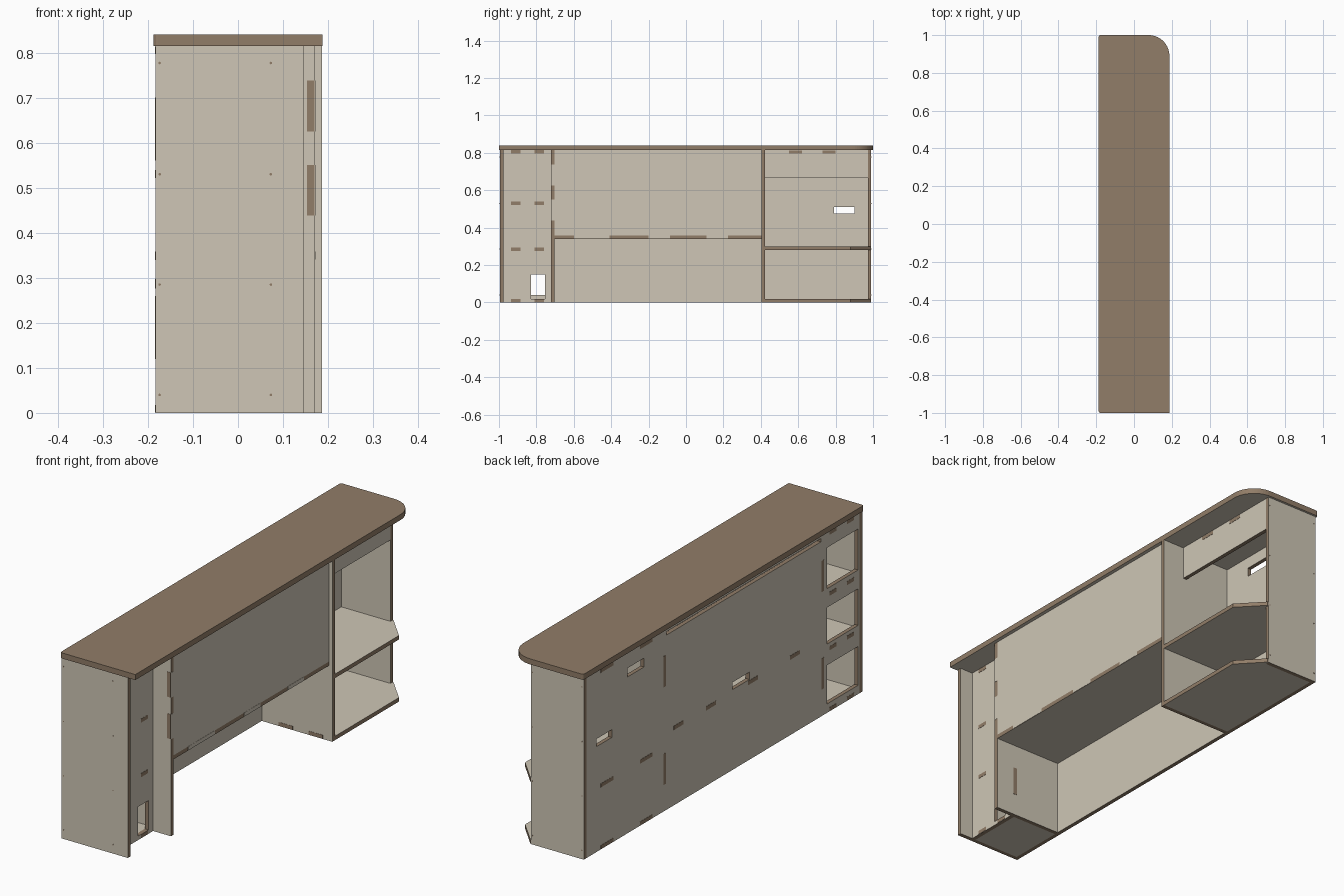
import bpy, bmesh, math
from mathutils import Vector

if "Cube" in bpy.data.objects:
    bpy.data.objects.remove(bpy.data.objects["Cube"])


def material(name, rgb):
    m = bpy.data.materials.new(name)
    m.diffuse_color = (*rgb, 1)
    m.use_nodes = True
    m.node_tree.nodes["Principled BSDF"].inputs["Base Color"].default_value = m.diffuse_color
    return m


CREAM = material("cream_panel", (0.62, 0.565, 0.465))
BROWN = material("brown_edge", (0.285, 0.205, 0.138))
T = 0.018          # board thickness
XB = -0.183        # outer face of the back panel
H = 0.815          # underside of the counter top


def place(axis, w, u, v):
    return Vector({'x': (w, u, v), 'y': (u, w, v), 'z': (u, v, w)}[axis])


def finish(name, bm):
    me = bpy.data.meshes.new(name)
    bm.to_mesh(me)
    bm.free()
    me.materials.append(CREAM)
    me.materials.append(BROWN)
    ob = bpy.data.objects.new(name, me)
    bpy.context.collection.objects.link(ob)
    return ob


def thicken(bm, axis, depth):
    """Extrude the flat sheet; broad faces stay cream, cut edges are brown."""
    res = bmesh.ops.extrude_face_region(bm, geom=bm.faces[:])
    verts = [g for g in res['geom'] if isinstance(g, bmesh.types.BMVert)]
    bmesh.ops.translate(bm, verts=verts, vec=place(axis, depth, 0, 0))
    bmesh.ops.recalc_face_normals(bm, faces=bm.faces[:])
    bm.normal_update()
    n = place(axis, 1, 0, 0)
    for f in bm.faces:
        f.material_index = 0 if abs(f.normal.dot(n)) > 0.9 else 1


def panel(name, axis, w, u0, u1, v0, v1, holes=()):
    """Rectangular board from w to w+T, with rectangular holes (u0, u1, v0, v1)."""
    us = sorted({u0, u1, *[h[i] for h in holes for i in (0, 1)]})
    vs = sorted({v0, v1, *[h[i] for h in holes for i in (2, 3)]})
    bm = bmesh.new()
    grid = {}

    def vert(u, v):
        if (u, v) not in grid:
            grid[u, v] = bm.verts.new(place(axis, w, u, v))
        return grid[u, v]

    for a, b in zip(us, us[1:]):
        for c, d in zip(vs, vs[1:]):
            mu, mv = (a + b) / 2, (c + d) / 2
            if any(h[0] < mu < h[1] and h[2] < mv < h[3] for h in holes):
                continue
            bm.faces.new([vert(a, c), vert(b, c), vert(b, d), vert(a, d)])
    thicken(bm, axis, T)
    return finish(name, bm)


def outline_board(name, pts, z, depth):
    """Horizontal board with a free outline."""
    bm = bmesh.new()
    bm.faces.new([bm.verts.new((x, y, z)) for x, y in pts])
    thicken(bm, 'z', depth)
    return bm


def arc(cx, cy, r, a0, n):
    return [(cx + r * math.cos(math.radians(a0 + 90 * i / n)),
             cy + r * math.sin(math.radians(a0 + 90 * i / n))) for i in range(n + 1)]


# Counter top with one large round corner
pts = ([(0.1875, -1)] + arc(0.0775, 0.89, 0.11, 0, 14)
       + arc(-0.1775, 0.99, 0.01, 90, 3) + arc(-0.1775, -0.99, 0.01, 180, 3))
bm = outline_board("counter_top", pts, H, 0.025)
for f in bm.faces:
    f.material_index = 0 if f.normal.z < -0.9 else 1
finish("counter_top", bm)

# Long back panel: three cubby openings, cable holes and a ventilation slit
cubbies = [(-0.965, -0.742, 0.04, 0.215), (-0.965, -0.742, 0.31, 0.475),
           (-0.965, -0.742, 0.56, 0.745)]
panel("back_panel", 'x', XB, -0.977, 0.972, 0, H,
      cubbies + [(0.79, 0.9, 0.475, 0.51), (0.56, 0.68, 0.705, 0.745),
                 (-0.19, -0.07, 0.362, 0.395), (-0.7, 0.4, 0.788, 0.803)])

# Upright end panels and dividers
panel("front_end_panel", 'y', -0.995, XB, 0.147, 0, H)
panel("rear_end_panel", 'y', 0.972, XB, 0.08, 0, H)
panel("cubby_divider", 'y', -0.722, XB + T, 0.171, 0, H)
panel("shelf_unit_divider", 'y', 0.405, XB + T, 0.187, 0, H)

# Cubby column: closing panel and its boards
panel("cubby_closing_panel", 'x', 0.064, -0.977, -0.722, 0, H,
      [(-0.83, -0.755, T, 0.15)])
for i, z in enumerate((0, 0.276, 0.522, H - T)):
    panel(f"cubby_shelf_{i}", 'z', z, XB + T, 0.064, -0.977, -0.722)

# Middle bay: upper front panel over the leg room and the ledge under it
panel("upper_front_panel", 'x', 0.153, -0.704, 0.405, 0.358, H)
panel("leg_room_ceiling", 'z', 0.34, XB + T, 0.171, -0.704, 0.405)

# Shelf unit: fascia, sub top and two shelves with a clipped corner
panel("shelf_unit_fascia", 'x', 0.062, 0.423, 0.972, 0.665, H)
panel("shelf_unit_sub_top", 'z', H - T, XB + T, 0.062, 0.423, 0.972)
x0 = XB + T
clipped = [(x0, 0.423), (0.187, 0.423), (0.187, 0.88), (0.085, 0.988),
           (0.08, 0.988), (0.08, 0.972), (x0, 0.972)]
for name, z in (("bottom_shelf", 0), ("middle_shelf", 0.28)):
    finish(name, outline_board(name, clipped, z, T))

# Brown joint tabs showing flush in the panel faces
tabs = bmesh.new()


def tab(axis, w, u0, u1, v0, v1):
    r = bmesh.ops.create_cube(tabs, size=1)
    for v in r['verts']:
        c = v.co.copy()
        v.co = place(axis, w + c.x * 0.002, (u0 + u1) / 2 + c.y * (u1 - u0),
                     (v0 + v1) / 2 + c.z * (v1 - v0))


for x in (XB, 0.082):                                   # cubby shelves
    for z in (0.001, 0.276, 0.522, 0.797):
        for y in (-0.935, -0.81):
            tab('x', x, y, y + 0.05, z, z + 0.017)
for y in (-0.722, 0.405):                               # dividers in the back
    for z in (0.12, 0.56):
        tab('x', XB, y, y + T, z, z + 0.14)
for y in (-0.55, -0.25, 0.05, 0.28):                    # ledge in the back
    tab('x', XB, y, y + 0.07, 0.34, 0.358)
for y in (0.5, 0.78):                                   # shelf unit in the back
    for z in (0.001, 0.28, 0.797):
        tab('x', XB, y, y + 0.09, z, z + 0.017)
for y in (0.55, 0.73):                                  # sub top in the fascia
    tab('x', 0.08, y, y + 0.07, 0.797, 0.813)
for z0, z1 in ((0.625, 0.738), (0.438, 0.55)):          # front panel in divider
    tab('y', -0.722, 0.153, 0.170, z0, z1)
for z in (0.1, 0.5):                                    # closing panel in divider
    tab('y', -0.704, 0.064, 0.082, z, z + 0.13)
for x in (-0.08, 0.07):                                 # shelves in the divider
    tab('y', 0.405, x, x + 0.07, 0.001, T)
# Ledge front edge: cream fingers of the front panel interrupt the brown
for y in (-0.6, -0.2 + 0.0, 0.11):
    r0 = len(tabs.faces)
    tab('x', 0.171, y, y + (0.19 if y < -0.5 else 0.115), 0.341, 0.358)
    tabs.faces.ensure_lookup_table()
    for f in tabs.faces[r0:]:
        f.tag = True
# Cream fingers of the front panel over the divider edge
for z0, z1 in ((0.625, 0.738), (0.438, 0.55)):
    r0 = len(tabs.faces)
    tab('x', 0.171, -0.722, -0.704, z0, z1)
    tabs.faces.ensure_lookup_table()
    for f in tabs.faces[r0:]:
        f.tag = True
for f in tabs.faces:
    f.material_index = 0 if f.tag else 1
finish("joint_tabs", tabs)

# Small screw heads on the two end panels
screws = bmesh.new()
for y in (-0.995, 0.99):
    for x in (-0.174, 0.073):
        for z in (0.04, 0.285, 0.53, 0.777):
            r = bmesh.ops.create_cone(screws, cap_ends=True, segments=8,
                                      radius1=0.003, radius2=0.003, depth=0.002)
            for v in r['verts']:
                v.co = (x + v.co.x, y + v.co.z, z + v.co.y)
bmesh.ops.recalc_face_normals(screws, faces=screws.faces[:])
for f in screws.faces:
    f.material_index = 1
finish("screw_heads", screws)
